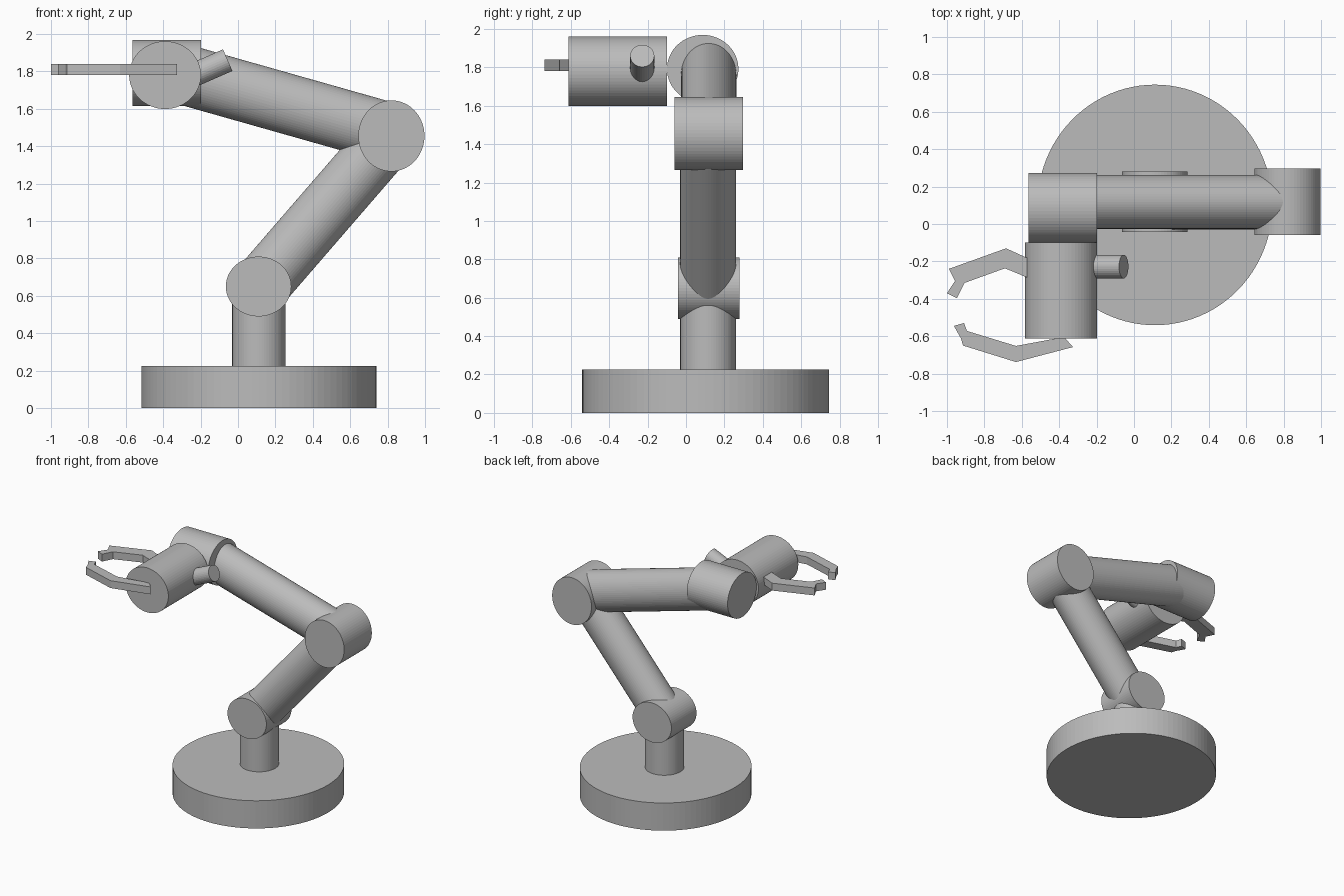
import bpy
import bmesh
from mathutils import Vector, Matrix

if "Cube" in bpy.data.objects:
    bpy.data.objects.remove(bpy.data.objects["Cube"])

GREY = (0.5, 0.5, 0.5, 1)
metal = bpy.data.materials.new("plain grey")
metal.use_nodes = True
metal.diffuse_color = GREY
metal.node_tree.nodes["Principled BSDF"].inputs["Base Color"].default_value = GREY


def add_object(name, bm):
    bmesh.ops.recalc_face_normals(bm, faces=bm.faces[:])
    mesh = bpy.data.meshes.new(name)
    bm.to_mesh(mesh)
    bm.free()
    mesh.materials.append(metal)
    obj = bpy.data.objects.new(name, mesh)
    bpy.context.scene.collection.objects.link(obj)
    return obj


def cylinder(name, start, end, side_radius, other_radius, sides=64):
    """Oval cylinder from start to end; side_radius runs along y (or x if the axis is y)."""
    start, end = Vector(start), Vector(end)
    axis = (end - start).normalized()
    side = Vector((1, 0, 0)) if abs(axis.y) > 0.9 else Vector((0, 1, 0))
    other = axis.cross(side)
    turn = Matrix((side, other, axis)).transposed().to_4x4()
    size = Matrix.Diagonal((side_radius, other_radius, (end - start).length, 1))
    bm = bmesh.new()
    bmesh.ops.create_cone(bm, cap_ends=True, segments=sides, radius1=1, radius2=1, depth=1,
                          matrix=Matrix.Translation((start + end) / 2) @ turn @ size)
    return add_object(name, bm)


def finger(name, outline, bottom=1.78, thickness=0.06):
    """Flat finger extruded upwards from its outline."""
    bm = bmesh.new()
    face = bm.faces.new([bm.verts.new((x, y, bottom)) for x, y in outline])
    grown = bmesh.ops.extrude_face_region(bm, geom=[face])["geom"]
    bmesh.ops.translate(bm, vec=(0, 0, thickness),
                        verts=[g for g in grown if isinstance(g, bmesh.types.BMVert)])
    return add_object(name, bm)


# Base and post
cylinder("base", (0.112, 0.102, 0), (0.112, 0.102, 0.225), 0.643, 0.628, 96)
cylinder("post", (0.112, 0.115, 0.2), (0.112, 0.115, 0.65), 0.145, 0.143)

# Lower joint and arm
cylinder("lower_joint", (0.11, -0.042, 0.65), (0.11, 0.28, 0.65), 0.175, 0.16)
cylinder("lower_arm", (0.114, 0.115, 0.646), (0.82, 0.115, 1.462), 0.145, 0.155)

# Elbow joint and upper arm
cylinder("elbow_joint", (0.82, -0.06, 1.455), (0.82, 0.296, 1.455), 0.177, 0.19)
cylinder("upper_arm", (0.82, 0.118, 1.469), (-0.36, 0.118, 1.803), 0.144, 0.161)

# Wrist, gripper body and side knob
cylinder("wrist", (-0.565, 0.087, 1.792), (-0.198, 0.087, 1.792), 0.186, 0.177)
cylinder("gripper_body", (-0.39, -0.612, 1.78), (-0.39, -0.1, 1.78), 0.192, 0.181)
cylinder("side_knob", (-0.3, -0.228, 1.753), (-0.055, -0.228, 1.86), 0.063, 0.063, 32)

# Gripper fingers
finger("rear_finger", [(-0.4, -0.259), (-0.684, -0.13), (-0.99, -0.24), (-0.957, -0.305),
                       (-1.0, -0.37), (-0.947, -0.396), (-0.906, -0.315), (-0.69, -0.237),
                       (-0.44, -0.34)])
finger("front_finger", [(-0.326, -0.658), (-0.374, -0.604), (-0.631, -0.652), (-0.893, -0.572),
                        (-0.909, -0.529), (-0.963, -0.545), (-0.925, -0.612),
                        (-0.914, -0.65), (-0.631, -0.738)])
